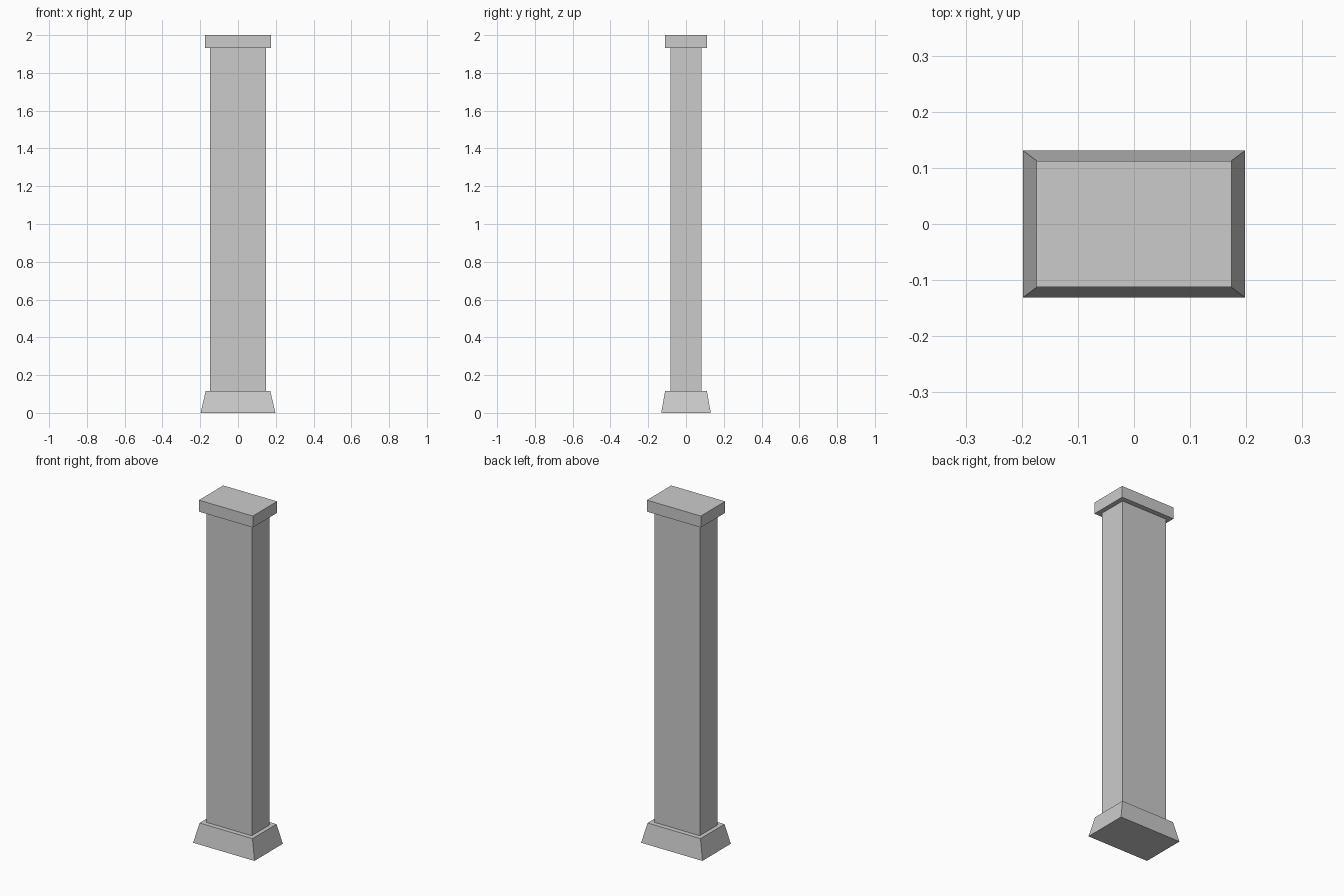
import bpy
import bmesh

cube = bpy.data.objects.get("Cube")
if cube:
    bpy.data.objects.remove(cube, do_unlink=True)

# Single grey stone colour
GREY = (0.6, 0.6, 0.6, 1.0)
stone = bpy.data.materials.new("grey_stone")
stone.use_nodes = True
stone.diffuse_color = GREY
bsdf = next(n for n in stone.node_tree.nodes if n.type == "BSDF_PRINCIPLED")
bsdf.inputs["Base Color"].default_value = GREY


def block(name, z0, z1, bottom, top=None):
    """Flat-sided block between two heights; bottom and top are half sizes (x, y)."""
    top = top or bottom
    bm = bmesh.new()
    bmesh.ops.create_cube(bm, size=2)
    for v in bm.verts:
        half, z = (top, z1) if v.co.z > 0 else (bottom, z0)
        v.co = (v.co.x * half[0], v.co.y * half[1], z)
    mesh = bpy.data.meshes.new(name)
    bm.to_mesh(mesh)
    bm.free()
    mesh.materials.append(stone)
    obj = bpy.data.objects.new(name, mesh)
    bpy.context.collection.objects.link(obj)
    return obj


# Tapered foot, rectangular shaft and flat cap
BASE_TOP, CAP_BOTTOM, HEIGHT = 0.115, 1.933, 2.0
block("base", 0, BASE_TOP, (0.198, 0.131), (0.171, 0.111))
block("shaft", BASE_TOP, CAP_BOTTOM, (0.147, 0.083))
block("cap", CAP_BOTTOM, HEIGHT, (0.174, 0.112))
